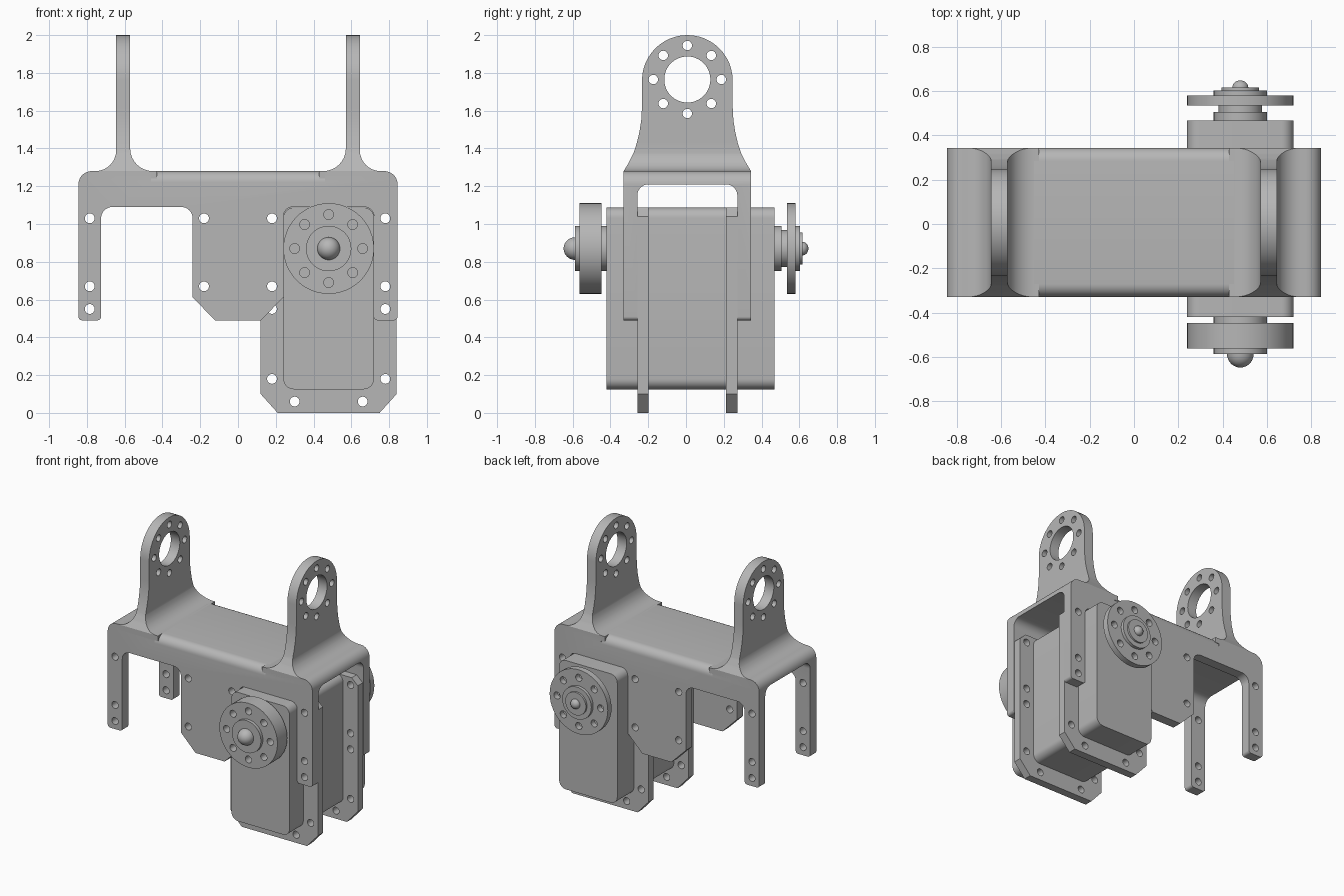
import bpy, bmesh, math
from mathutils import Vector, Matrix

if "Cube" in bpy.data.objects:
    bpy.data.objects.remove(bpy.data.objects["Cube"])

grey = bpy.data.materials.new("plain grey")
grey.use_nodes = True
grey.diffuse_color = (0.47, 0.47, 0.47, 1)
grey.node_tree.nodes["Principled BSDF"].inputs["Base Color"].default_value = grey.diffuse_color

MID = 0.007          # depth centre of the bracket
HALF = 0.337         # half depth of the bracket
WALL = 0.265         # half depth of the channel inside it


def finish(name, bm):
    """Turn a bmesh into a grey object."""
    bmesh.ops.recalc_face_normals(bm, faces=bm.faces)
    mesh = bpy.data.meshes.new(name)
    bm.to_mesh(mesh)
    bm.free()
    mesh.materials.append(grey)
    obj = bpy.data.objects.new(name, mesh)
    bpy.context.collection.objects.link(obj)
    return obj


def outline(points, steps=8):
    """Polygon whose corners (u, v, radius) are rounded by tangent arcs."""
    result = []
    for i, (u, v, *rad) in enumerate(points):
        p = Vector((u, v))
        if not rad:
            result.append(p)
            continue
        a = (Vector(points[i - 1][:2]) - p).normalized()
        b = (Vector(points[(i + 1) % len(points)][:2]) - p).normalized()
        half = a.angle(b) / 2
        centre = p + (a + b).normalized() * rad[0] / math.sin(half)
        start = p + a * rad[0] / math.tan(half) - centre
        end = p + b * rad[0] / math.tan(half) - centre
        sweep = math.atan2(start.x * end.y - start.y * end.x, start.dot(end))
        for k in range(steps + 1):
            result.append(centre + Matrix.Rotation(sweep * k / steps, 2) @ start)
    return result


def prism(name, points, axis, lo, hi):
    """Extrude an outline along x (points are y, z) or y (points are x, z)."""
    bm = bmesh.new()
    place = (lambda p, d: (d, p.x, p.y)) if axis == "x" else (lambda p, d: (p.x, d, p.y))
    face = bm.faces.new([bm.verts.new(place(p, lo)) for p in outline(points)])
    new = bmesh.ops.extrude_face_region(bm, geom=[face])["geom"]
    shift = place(Vector((0, 0)), hi - lo)
    bmesh.ops.translate(bm, vec=shift, verts=[g for g in new if isinstance(g, bmesh.types.BMVert)])
    return finish(name, bm)


def drills(spots, radius, axis, lo, hi):
    """One cutter holding a cylinder for every hole."""
    bm = bmesh.new()
    turn = Matrix.Rotation(math.pi / 2, 4, "Y" if axis == "x" else "X")
    mid = (lo + hi) / 2
    for u, v in spots:
        at = (mid, u, v) if axis == "x" else (u, mid, v)
        bmesh.ops.create_cone(bm, cap_ends=True, segments=24, radius1=radius, radius2=radius,
                              depth=hi - lo, matrix=Matrix.Translation(at) @ turn)
    return finish("drill", bm)


def carve(obj, cutter, operation="DIFFERENCE"):
    """Apply a boolean and discard the cutter."""
    mod = obj.modifiers.new("carve", "BOOLEAN")
    mod.object, mod.operation, mod.solver = cutter, operation, "EXACT"
    graph = bpy.context.evaluated_depsgraph_get()
    mesh = bpy.data.meshes.new_from_object(obj.evaluated_get(graph))
    obj.modifiers.clear()
    obj.data = mesh
    bpy.data.objects.remove(cutter)


def ring(u, v, radius):
    return [(u + radius * math.cos(k * math.pi / 4), v + radius * math.sin(k * math.pi / 4))
            for k in range(8)]


def lathe(name, profile):
    """Spin (radius, y) points about the servo shaft."""
    bm = bmesh.new()
    verts = [bm.verts.new((SHAFT[0] + r, y, SHAFT[1])) for r, y in profile]
    edges = [bm.edges.new(pair) for pair in zip(verts, verts[1:])]
    bmesh.ops.spin(bm, geom=verts + edges, cent=(SHAFT[0], 0, SHAFT[1]), axis=(0, 1, 0),
                   angle=math.tau, steps=48, use_duplicate=False)
    bmesh.ops.remove_doubles(bm, verts=bm.verts, dist=0.0005)
    return finish(name, bm)


def dome(radius, y, height):
    return [(radius * math.cos(t), y + height * math.sin(t))
            for t in [k * math.pi / 16 for k in range(9)]]


parts = []

# Bracket: side silhouette with two openings, hollowed into a channel
bracket = prism("bracket", [
    (-0.845, 1.28, 0.07), (-0.845, 0.49, 0.02), (-0.725, 0.49, 0.02), (-0.725, 1.09, 0.06),
    (-0.24, 1.09, 0.06), (-0.24, 0.61), (-0.12, 0.49), (0.12, 0.49), (0.24, 0.61),
    (0.24, 1.09, 0.05), (0.72, 1.09, 0.05), (0.72, 0.49, 0.02), (0.845, 0.49, 0.02),
    (0.845, 1.28, 0.07)], "y", MID - HALF, MID + HALF)
carve(bracket, prism("tunnel", [
    (MID - WALL, 0.3), (MID + WALL, 0.3), (MID + WALL, 1.21, 0.06), (MID - WALL, 1.21, 0.06)],
    "x", -1, 1))

# Rounded long top edges between the ears
R = 0.06
for side in (-1, 1):
    arc = [(MID + side * (HALF - R + R * math.sin(t)), 1.28 - R + R * math.cos(t))
           for t in [k * math.pi / 16 for k in range(9)]]
    carve(bracket, prism("edge_cutter", arc + [(MID + side * (HALF + 0.02), 1.28 - R),
          (MID + side * (HALF + 0.02), 1.3), (MID + side * (HALF - R), 1.3)], "x", -0.46, 0.46))

arm_holes = [(x, z) for x in (-0.785, 0.78) for z in (0.55, 0.67, 1.03)]
plate_holes = [(x, z) for x in (-0.18, 0.18) for z in (0.67, 1.03)]
carve(bracket, drills(arm_holes + plate_holes, 0.026, "y", -0.5, 0.5))
parts.append(bracket)

# Ears: filleted upright, trimmed to a round-topped flared outline and drilled
flare = [(0.337, 1.28), (0.31, 1.325), (0.285, 1.375), (0.267, 1.43), (0.253, 1.49),
         (0.244, 1.55), (0.24, 1.62)]
crown = [(0.24 * math.cos(k * math.pi / 24), 1.76 + 0.24 * math.sin(k * math.pi / 24))
         for k in range(25)]
shape = [(0.337, 1.24)] + flare + crown + [(-y, z) for y, z in reversed(flare)] + [(-0.337, 1.24)]
for side, name in ((1, "left_ear"), (-1, "right_ear")):
    ear = prism(name, [(side * p[0],) + p[1:] for p in [
        (0.43, 1.24), (0.43, 1.28), (0.571, 1.28, 0.12), (0.571, 2.1), (0.645, 2.1),
        (0.645, 1.28, 0.11), (0.77, 1.28), (0.77, 1.24)]], "y", -0.4, 0.4)
    carve(ear, prism("ear_outline", [(MID + y, z) for y, z in shape], "x", -1, 1), "INTERSECT")
    carve(ear, drills(ring(MID, 1.765, 0.18), 0.025, "x", -1, 1))
    bore = drills([(0, 0)], 0.12, "x", -1, 1)
    bpy.data.objects.remove(bore)
    circle = [(MID + 0.122 * math.cos(k * math.tau / 48), 1.765 + 0.122 * math.sin(k * math.tau / 48))
              for k in range(48)]
    carve(ear, prism("bore", circle, "x", -1, 1))
    parts.append(ear)

# Servo housing
parts.append(prism("servo_body", [(0.24, 0.125, 0.055), (0.72, 0.125, 0.055),
                                  (0.72, 1.087, 0.055), (0.24, 1.087, 0.055)], "y", -0.42, 0.468))

# Mounting flanges either side of the housing
flange_holes = [(x, z) for x in (0.18, 0.78) for z in (0.18, 0.55, 0.67, 1.03)]
for lo, name in ((MID - WALL, "front_flange"), (MID + WALL - 0.059, "back_flange")):
    flange = prism(name, [(0.12, 0.1), (0.21, 0), (0.75, 0), (0.84, 0.1), (0.84, 1.04),
                          (0.79, 1.087), (0.17, 1.087), (0.12, 1.04)], "y", lo, lo + 0.059)
    carve(flange, drills(flange_holes + [(0.3, 0.06), (0.66, 0.06)], 0.026, "y", -0.5, 0.5))
    parts.append(flange)

# Servo horns with screw heads
SHAFT = (0.48, 0.87)
front_horn = lathe("front_horn", [(0, -0.4), (0.12, -0.4), (0.12, -0.447), (0.24, -0.447),
                                  (0.24, -0.563), (0.12, -0.563), (0.12, -0.587)]
                   + dome(0.06, -0.587, -0.061))
back_horn = lathe("back_horn", [(0, 0.45), (0.12, 0.45), (0.12, 0.505), (0.098, 0.505),
                                (0.098, 0.536), (0.24, 0.536), (0.24, 0.58), (0.12, 0.58),
                                (0.12, 0.603), (0.085, 0.603), (0.085, 0.617)]
                  + dome(0.036, 0.617, 0.031))
for horn, lo, hi in ((front_horn, -0.7, -0.44), (back_horn, 0.52, 0.7)):
    carve(horn, drills(ring(*SHAFT, 0.18), 0.026, "y", lo, hi))
    parts.append(horn)

# Smooth the curved surfaces, keep machined edges sharp
bpy.ops.object.select_all(action="DESELECT")
for part in parts:
    part.select_set(True)
bpy.context.view_layer.objects.active = parts[0]
bpy.ops.object.shade_smooth_by_angle(angle=math.radians(30))
